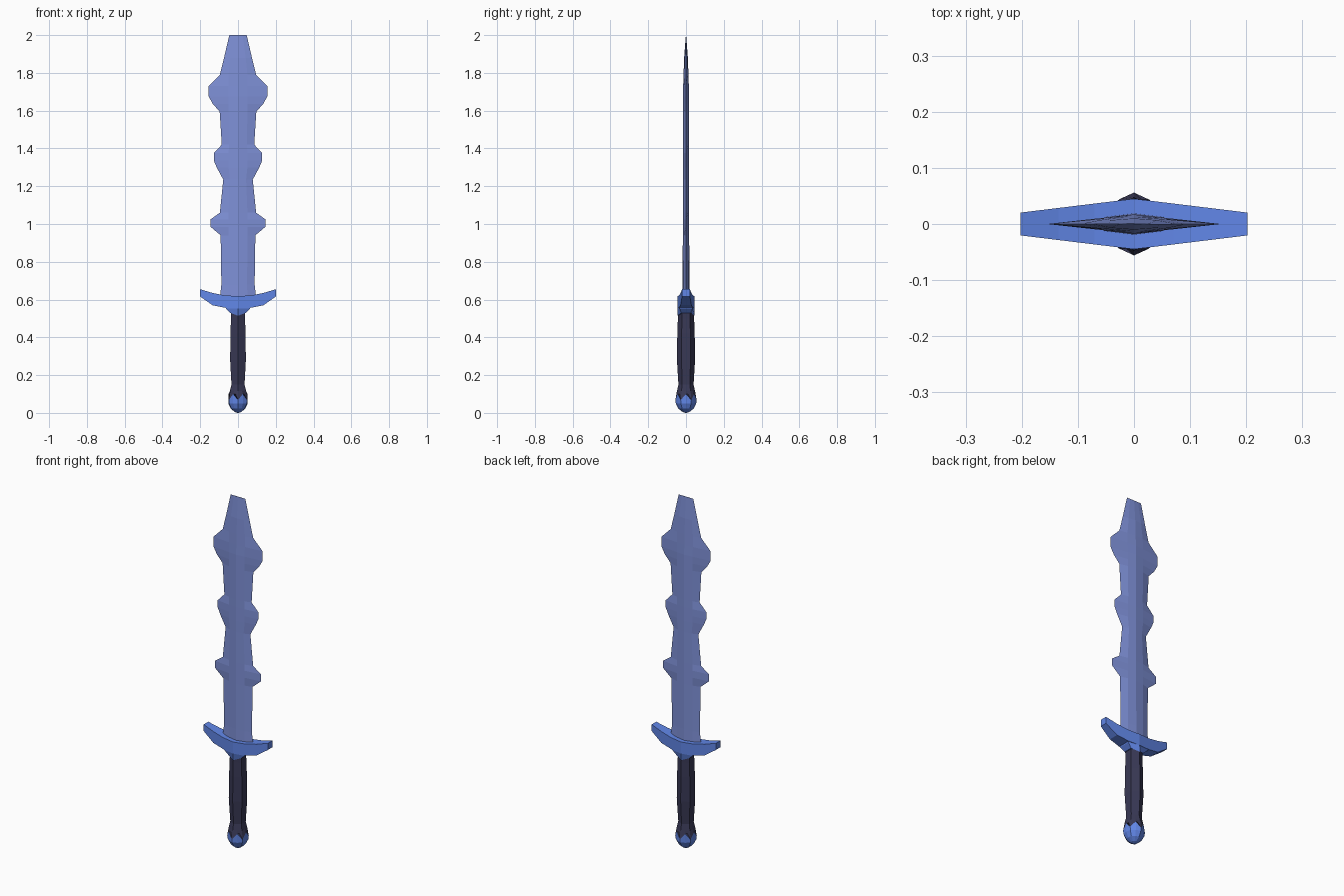
import bpy, bmesh, math

if "Cube" in bpy.data.objects:
    bpy.data.objects.remove(bpy.data.objects["Cube"])


def material(name, rgb):
    m = bpy.data.materials.new(name)
    m.diffuse_color = (*rgb, 1)
    m.use_nodes = True
    m.node_tree.nodes["Principled BSDF"].inputs["Base Color"].default_value = m.diffuse_color
    return m


STEEL = material("pale_blue_steel", (0.21, 0.28, 0.68))
BLUE = material("bright_blue", (0.12, 0.24, 0.80))
DARK = material("dark_wrap", (0.04, 0.04, 0.09))


def loft(name, sections, mat):
    """Skin a list of equally long closed sections and cap both ends."""
    bm = bmesh.new()
    rings = [[bm.verts.new(p) for p in s] for s in sections]
    n = len(rings[0])
    for a, b in zip(rings, rings[1:]):
        for i in range(n):
            j = (i + 1) % n
            bm.faces.new((a[i], a[j], b[j], b[i]))
    bm.faces.new(rings[0])
    bm.faces.new(rings[-1])
    bmesh.ops.recalc_face_normals(bm, faces=bm.faces)
    me = bpy.data.meshes.new(name)
    bm.to_mesh(me)
    bm.free()
    me.materials.append(mat)
    ob = bpy.data.objects.new(name, me)
    bpy.context.collection.objects.link(ob)
    return ob


def ring(z, r, z_odd=None, flat=0.866):
    """12 points; odd ones pulled in so the ring reads as a hexagon."""
    pts = []
    for i in range(12):
        a = math.pi / 2 + i * math.pi / 6
        k = r * (flat if i % 2 else 1)
        pts.append((k * math.cos(a), k * math.sin(a),
                    z_odd if i % 2 and z_odd is not None else z))
    return pts


# Blade: wavy outline as (height, half width, ridge half thickness)
outline = [
    (0.60, 0.097, 0.019), (0.68, 0.088, 0.018), (0.94, 0.092, 0.017),
    (0.985, 0.145, 0.017), (1.025, 0.145, 0.017), (1.06, 0.096, 0.017),
    (1.235, 0.078, 0.017), (1.30, 0.113, 0.017), (1.335, 0.128, 0.017),
    (1.375, 0.128, 0.017), (1.42, 0.086, 0.017), (1.595, 0.097, 0.017),
    (1.635, 0.133, 0.017), (1.675, 0.155, 0.017), (1.73, 0.155, 0.015),
    (1.79, 0.096, 0.013), (1.88, 0.074, 0.010), (2.00, 0.046, 0.0006),
]
blade = []
for z, w, t in outline:
    m, tm = min(0.05, w * 0.55), t * 0.68
    blade.append([(w, 0, z), (m, tm, z), (0, t, z), (-m, tm, z),
                  (-w, 0, z), (-m, -tm, z), (0, -t, z), (m, -tm, z)])
loft("blade", blade, STEEL)

# Crossguard: upswept bar, thickest in the middle (x, bottom z, top z)
half = [(0.0, 0.553, 0.618), (0.07, 0.557, 0.622),
        (0.135, 0.570, 0.635), (0.202, 0.617, 0.655)]
guard = []
for s, (x, lo, hi) in [(-1, h) for h in half[:0:-1]] + [(1, h) for h in half]:
    y = 0.045 - 0.122 * x
    guard.append([(s * x, -y, lo), (s * x, y, lo), (s * x, y, hi), (s * x, -y, hi)])
loft("crossguard", guard, BLUE)


# Collar under the guard, tapering into the grip
def hexagon(x, y, y2, z, zc):
    return [(0, y, zc), (-x, y2, z), (-x, -y2, z), (0, -y, zc), (x, -y2, z), (x, y2, z)]


loft("collar", [hexagon(0.068, 0.044, 0.034, 0.565, 0.565),
                hexagon(0.064, 0.045, 0.034, 0.552, 0.552),
                hexagon(0.041, 0.046, 0.025, 0.530, 0.514)], BLUE)

# Grip: six-sided handle flaring into a zigzag pommel cup
grip = [ring(z, r) for z, r in
        [(0.55, 0.042), (0.50, 0.043), (0.42, 0.046), (0.28, 0.048), (0.15, 0.040)]]
grip += [ring(0.115, 0.048, flat=0.9), ring(0.068, 0.056, 0.10, flat=0.91)]
loft("grip", grip, DARK)

# Pommel stone: faceted ball filling the cup
stone = [ring(0.068, 0.056, 0.10, flat=0.91), ring(0.050, 0.054, flat=0.95),
         ring(0.022, 0.040, flat=0.95), ring(0.005, 0.018, flat=0.95),
         ring(0.0, 0.002, flat=0.95)]
loft("pommel_stone", stone, BLUE)
